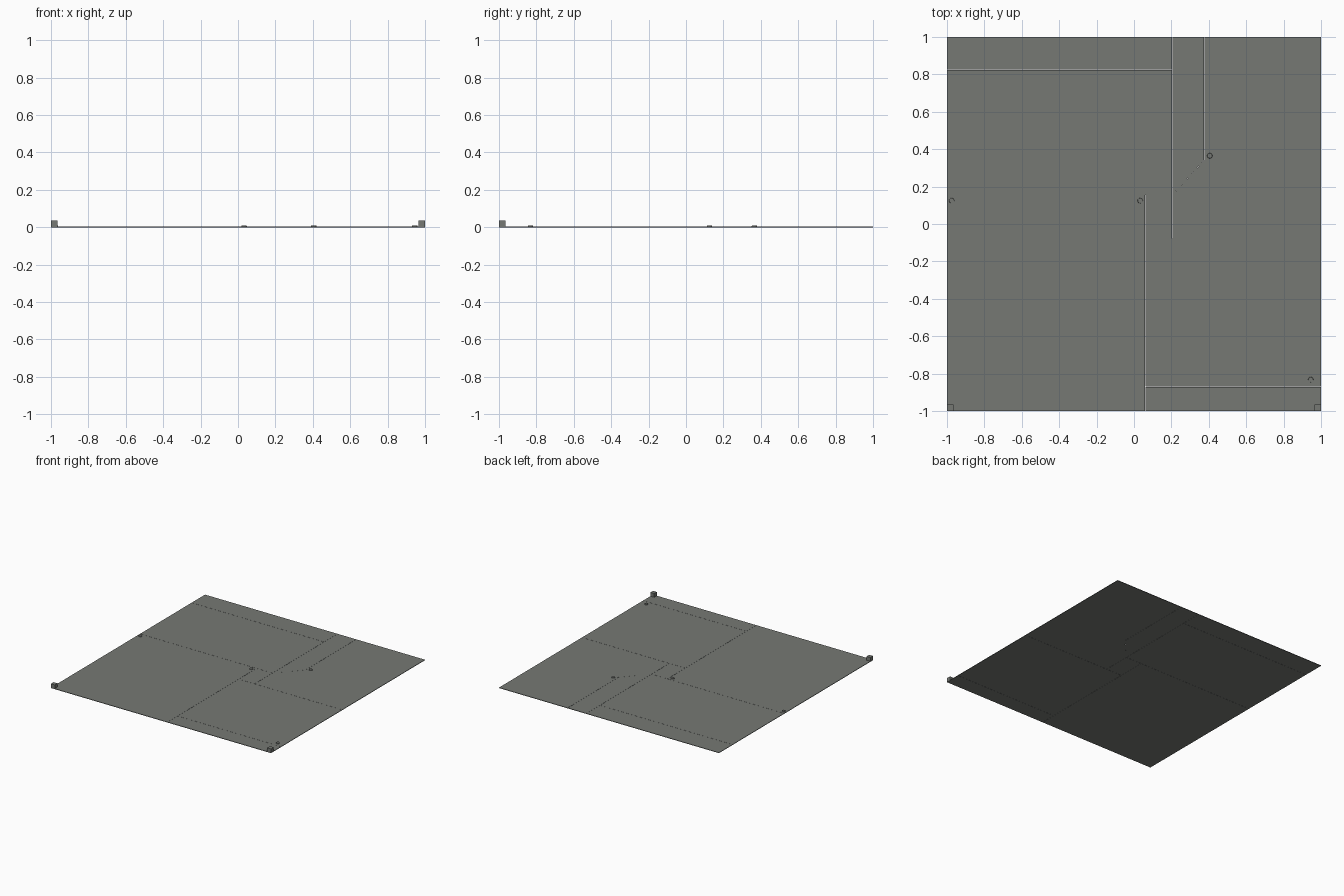
import bpy, bmesh
from mathutils import Matrix

if "Cube" in bpy.data.objects:
    bpy.data.objects.remove(bpy.data.objects["Cube"])


def material(name, rgb):
    m = bpy.data.materials.new(name)
    m.diffuse_color = (*rgb, 1)
    m.use_nodes = True
    m.node_tree.nodes["Principled BSDF"].inputs["Base Color"].default_value = m.diffuse_color
    return m


GREY = material("slab grey", (0.18, 0.19, 0.175))
THICK = 0.004   # slab thickness
GAP = 0.0006    # half of the seam between slabs


def finish(name, bm, mat):
    bmesh.ops.recalc_face_normals(bm, faces=bm.faces)
    me = bpy.data.meshes.new(name)
    bm.to_mesh(me)
    bm.free()
    me.materials.append(mat)
    ob = bpy.data.objects.new(name, me)
    bpy.context.collection.objects.link(ob)
    return ob


def slab(name, outline):
    """Flat paving slab, shrunk slightly about its middle to leave a seam."""
    xs, ys = zip(*outline)
    cx, cy = (min(xs) + max(xs)) / 2, (min(ys) + max(ys)) / 2

    def inset(v, c):
        if abs(v) > 0.999:      # keep the outer border of the floor
            return v
        return v - GAP if v > c else v + GAP

    bm = bmesh.new()
    face = bm.faces.new([bm.verts.new((inset(x, cx), inset(y, cy), 0)) for x, y in outline])
    top = bmesh.ops.extrude_face_region(bm, geom=[face])["geom"]
    bmesh.ops.translate(bm, vec=(0, 0, THICK),
                        verts=[v for v in top if isinstance(v, bmesh.types.BMVert)])
    return finish(name, bm, GREY)


# Seam positions of the floor
XA, XB, XC = 0.06, 0.205, 0.375
YA, YB, YC, YD, YE = -0.87, -0.077, 0.155, 0.34, 0.825

# Floor slabs
slab("slab_back_left", [(-1, YE), (XB, YE), (XB, 1), (-1, 1)])
slab("slab_middle_left", [(-1, YC), (XB, YC), (XB, YE), (-1, YE)])
slab("slab_back_strip", [(XB, YC), (XC, YD), (XC, 1), (XB, 1)])
slab("slab_back_right", [(XB, YB), (1, YB), (1, 1), (XC, 1), (XC, YD), (XB, YC)])
slab("slab_centre", [(XA, YB), (XB, YB), (XB, YC), (XA, YC)])
slab("slab_front_left", [(-1, -1), (XA, -1), (XA, YC), (-1, YC)])
slab("slab_front_right", [(XA, YA), (1, YA), (1, YB), (XA, YB)])
slab("slab_front_strip", [(XA, -1), (1, -1), (1, YA), (XA, YA)])

# Small round covers
for i, (x, y) in enumerate([(-0.975, 0.125), (0.033, 0.125), (0.405, 0.365), (0.945, -0.832)]):
    bm = bmesh.new()
    bmesh.ops.create_cone(bm, cap_ends=True, segments=12, radius1=0.015, radius2=0.013,
                          depth=0.01, matrix=Matrix.Translation((x, y, 0.005)))
    finish(f"round_cover_{i + 1}", bm, GREY)

# Corner blocks
S = 0.035
for side, sx in (("left", -1), ("right", 1)):
    bm = bmesh.new()
    bmesh.ops.create_cube(bm, size=S, matrix=Matrix.Translation((sx * (1 - S / 2), -1 + S / 2, S / 2)))
    finish(f"corner_block_{side}", bm, GREY)
